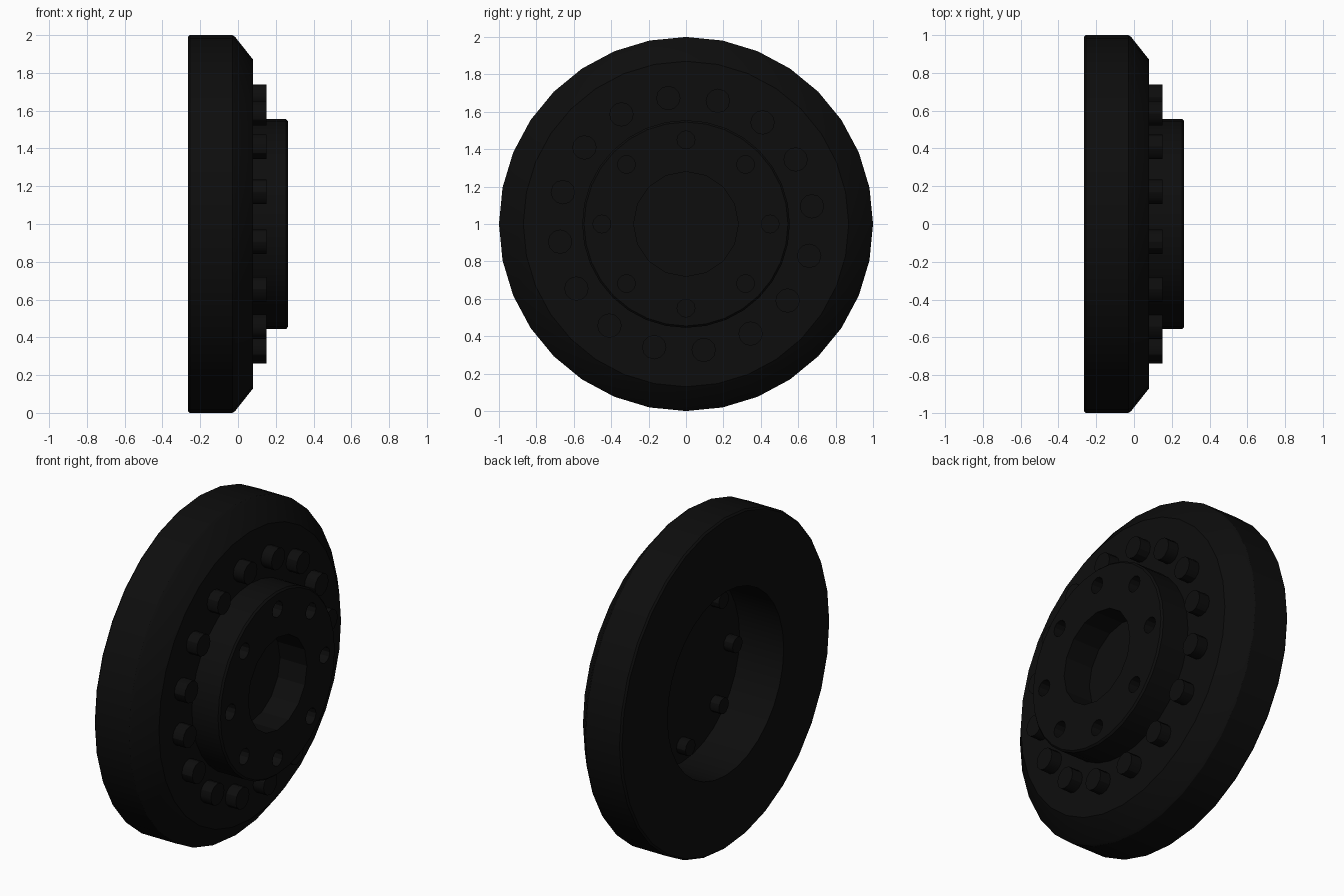
import bpy, bmesh
from math import sin, cos, pi, radians

cube = bpy.data.objects.get("Cube")
if cube:
    bpy.data.objects.remove(cube, do_unlink=True)

# Single near-black material
black = bpy.data.materials.new("matte_black")
black.use_nodes = True
black.diffuse_color = (0.004, 0.004, 0.004, 1)
bsdf = black.node_tree.nodes["Principled BSDF"]
bsdf.inputs["Base Color"].default_value = black.diffuse_color
bsdf.inputs["Roughness"].default_value = 0.8


def add_lathe(bm, profile, sides, y=0, z=1):
    """Spin (x, radius) points about an axis along x; radius 0 closes the end."""
    rings = []
    for x, r in profile:
        count = sides if r else 1
        rings.append([bm.verts.new((x, y + r * sin(2 * pi * i / count),
                                    z + r * cos(2 * pi * i / count)))
                      for i in range(count)])
    for a, b in zip(rings, rings[1:]):
        for i in range(sides):
            j = (i + 1) % sides
            corners = [a[i % len(a)], a[j % len(a)], b[j % len(b)], b[i % len(b)]]
            bm.faces.new(list(dict.fromkeys(corners)))


def finish(name, bm, smooth=True):
    bmesh.ops.recalc_face_normals(bm, faces=bm.faces)
    mesh = bpy.data.meshes.new(name)
    bm.to_mesh(mesh)
    bm.free()
    mesh.materials.append(black)
    ob = bpy.data.objects.new(name, mesh)
    bpy.context.collection.objects.link(ob)
    if smooth:
        bpy.ops.object.select_all(action='DESELECT')
        ob.select_set(True)
        bpy.context.view_layer.objects.active = ob
        bpy.ops.object.shade_smooth_by_angle(angle=radians(30))
    return ob


def ring_of(profile, radius, count, start, sides):
    """Lathe the same small profile at even steps around the wheel axis."""
    bm = bmesh.new()
    for k in range(count):
        a = start + 2 * pi * k / count
        add_lathe(bm, profile, sides, radius * sin(a), 1 + radius * cos(a))
    return bm


# Rim disc with chamfered outer edge and an open recess at the back
bm = bmesh.new()
add_lathe(bm, [(0.03, 0), (0.03, 0.555), (-0.265, 0.555), (-0.265, 0.99),
               (-0.255, 1), (-0.03, 1), (-0.015, 0.99), (0.08, 0.87),
               (0.08, 0)], 32)
finish("rim_disc", bm)

# Raised hub with a softened front edge
bm = bmesh.new()
add_lathe(bm, [(0.07, 0), (0.07, 0.555), (0.255, 0.555), (0.265, 0.545),
               (0.265, 0)], 32)
hub = finish("hub", bm)

# Cutter: central bore and eight bolt holes
bm = ring_of([(0.19, 0), (0.19, 0.048), (0.3, 0.048), (0.3, 0)], 0.45, 8, 0, 12)
add_lathe(bm, [(0.085, 0), (0.085, 0.28), (0.3, 0.28), (0.3, 0)], 16)
cutter = finish("hole_cutter", bm, smooth=False)
cutter.hide_render = True
cutter.hide_viewport = True
cut = hub.modifiers.new("holes", 'BOOLEAN')
cut.object = cutter
cut.solver = 'EXACT'
hub.modifiers.move(len(hub.modifiers) - 1, 0)

# Sixteen round studs around the hub
finish("rim_studs", ring_of([(0.07, 0), (0.07, 0.065), (0.15, 0.065), (0.15, 0)],
                            0.68, 16, radians(14.5), 12))

# Bolt ends standing in the back recess
finish("bolt_ends", ring_of([(0.04, 0), (0.04, 0.048), (-0.03, 0.048), (-0.03, 0)],
                            0.45, 8, 0, 12))
